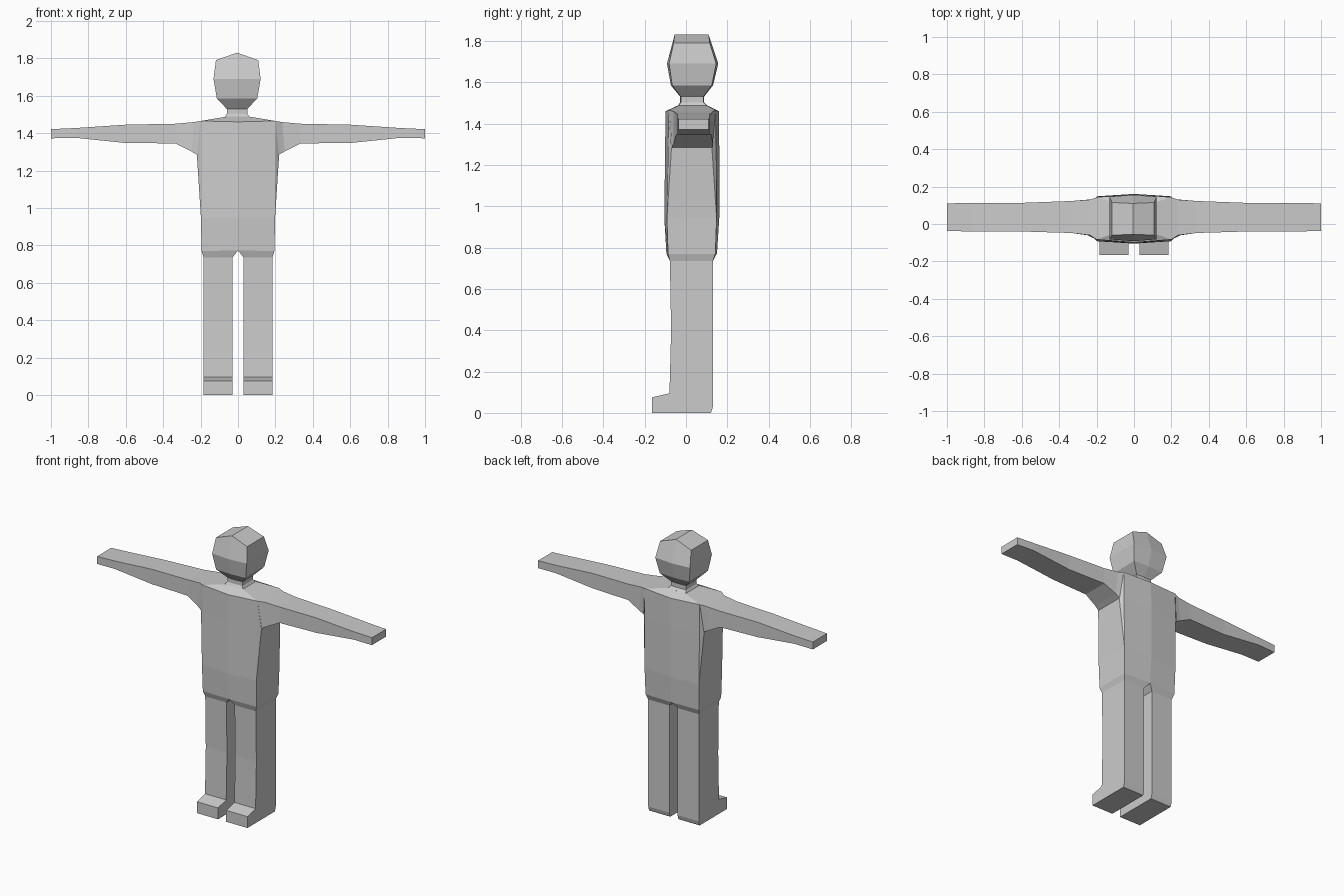
import bpy
import bmesh
from mathutils import Vector

if "Cube" in bpy.data.objects:
    bpy.data.objects.remove(bpy.data.objects["Cube"], do_unlink=True)

# One plain clay colour for the whole figure
clay = bpy.data.materials.new("clay_grey")
clay.use_nodes = True
GREY = (0.6, 0.6, 0.6, 1)
clay.diffuse_color = GREY
clay.node_tree.nodes["Principled BSDF"].inputs["Base Color"].default_value = GREY


def loft(bm, rings, closed=False, cap=False, skip=()):
    """Bridge successive rings with quads; skip holds (ring, side) pairs left open."""
    rows = [[bm.verts.new(p) for p in ring] for ring in rings]
    n = len(rows[0])
    for i in range(len(rows) - 1):
        for j in range(n if closed else n - 1):
            if (i, j) not in skip:
                k = (j + 1) % n
                bm.faces.new((rows[i][j], rows[i][k], rows[i + 1][k], rows[i + 1][j]))
    if cap:
        bm.faces.new(rows[-1])


def mirror_x(bm):
    copy = bmesh.ops.duplicate(bm, geom=bm.verts[:] + bm.edges[:] + bm.faces[:])["geom"]
    for v in copy:
        if isinstance(v, bmesh.types.BMVert):
            v.co.x = -v.co.x


def finish(bm, name):
    bmesh.ops.remove_doubles(bm, verts=bm.verts, dist=0.0005)
    bmesh.ops.recalc_face_normals(bm, faces=bm.faces)
    mesh = bpy.data.meshes.new(name)
    bm.to_mesh(mesh)
    bm.free()
    mesh.materials.append(clay)
    obj = bpy.data.objects.new(name, mesh)
    bpy.context.collection.objects.link(obj)
    return obj


def half_ring(z, w, front, back, bulge, mid_z=None):
    """Half section from the front centre line round the side to the back."""
    m = z if mid_z is None else mid_z
    return [(0, front - bulge, m), (w, front, z), (w, back, z), (0, back + bulge, m)]


# Torso: half shell with the arm openings left out
def torso_ring(z, w, front, back, bulge, side=None, mid_z=None):
    a, b, c, d = half_ring(z, w, front, back, bulge, mid_z)
    sw, sf, sb = side or (w, front, back)
    return [a, b, (sw, sf, z), (sw, sb, z), c, d]


bm = bmesh.new()
loft(bm, [
    torso_ring(1.488, 0.06, -0.035, 0.1, 0.003),
    torso_ring(1.465, 0.2, -0.083, 0.143, 0.016, mid_z=1.46),
    torso_ring(1.285, 0.2, -0.086, 0.146, 0.015, side=(0.22, -0.07, 0.125)),
    torso_ring(0.945, 0.198, -0.092, 0.148, 0.013),
    torso_ring(0.77, 0.195, -0.087, 0.142, 0.008, mid_z=0.772),
], skip={(1, 2)})
# Hips funnel into the leg tops and form the crotch
loft(bm, [
    half_ring(0.77, 0.195, -0.087, 0.142, 0.008, 0.772),
    [(0.03, -0.078, 0.735), (0.184, -0.078, 0.735),
     (0.184, 0.13, 0.735), (0.03, 0.13, 0.735)],
], closed=True)
mirror_x(bm)
finish(bm, "torso")

# Neck and head
bm = bmesh.new()
loft(bm, [
    half_ring(1.488, 0.065, -0.035, 0.1, 0.003),
    half_ring(1.503, 0.055, -0.025, 0.085, 0.003),
    half_ring(1.53, 0.055, -0.025, 0.085, 0.003),
    half_ring(1.54, 0.065, -0.033, 0.092, 0.003),
    half_ring(1.585, 0.108, -0.067, 0.125, 0.006),
    half_ring(1.69, 0.126, -0.082, 0.146, 0.01),
    half_ring(1.79, 0.113, -0.06, 0.115, -0.005, 1.83),
])
loft(bm, [[(0.113, -0.06, 1.79), (0.113, 0.115, 1.79)],
          [(0, -0.055, 1.83), (0, 0.11, 1.83)]])
mirror_x(bm)
finish(bm, "head").location.x = -0.005

# Arms and legs, one per side
LEG_PROFILE = [(0.13, 0.735), (0.13, 0.03), (0.123, 0.005), (0.12, 0), (-0.165, 0),
               (-0.165, 0.075), (-0.08, 0.095), (-0.072, 0.4), (-0.078, 0.735)]


def arm_ring(x_top, x_low, low, high, front, back, taper=0):
    return [(x_top, front, high), (x_low, front + taper, low),
            (x_low, back - taper, low), (x_top, back, high)]


for side, sign in (("left", 1), ("right", -1)):
    bm = bmesh.new()
    loft(bm, [
        arm_ring(0.2, 0.22, 1.285, 1.465, -0.083, 0.143, 0.015),
        arm_ring(0.235, 0.25, 1.302, 1.459, -0.06, 0.13),
        arm_ring(0.335, 0.335, 1.345, 1.45, -0.048, 0.123),
        arm_ring(0.6, 0.6, 1.347, 1.445, -0.04, 0.113),
        arm_ring(0.87, 0.87, 1.375, 1.427, -0.04, 0.113),
        arm_ring(1, 1, 1.372, 1.421, -0.037, 0.11),
    ], closed=True, cap=True)
    for v in bm.verts:
        v.co.x *= sign
    finish(bm, side + "_arm")

    bm = bmesh.new()
    loft(bm, [[Vector((x * sign, y, z)) for y, z in LEG_PROFILE] for x in (0.03, 0.184)],
         closed=True, cap=True, skip={(0, len(LEG_PROFILE) - 1)})
    bm.faces.new([v for v in bm.verts if abs(v.co.x) < 0.1])
    finish(bm, side + "_leg")
